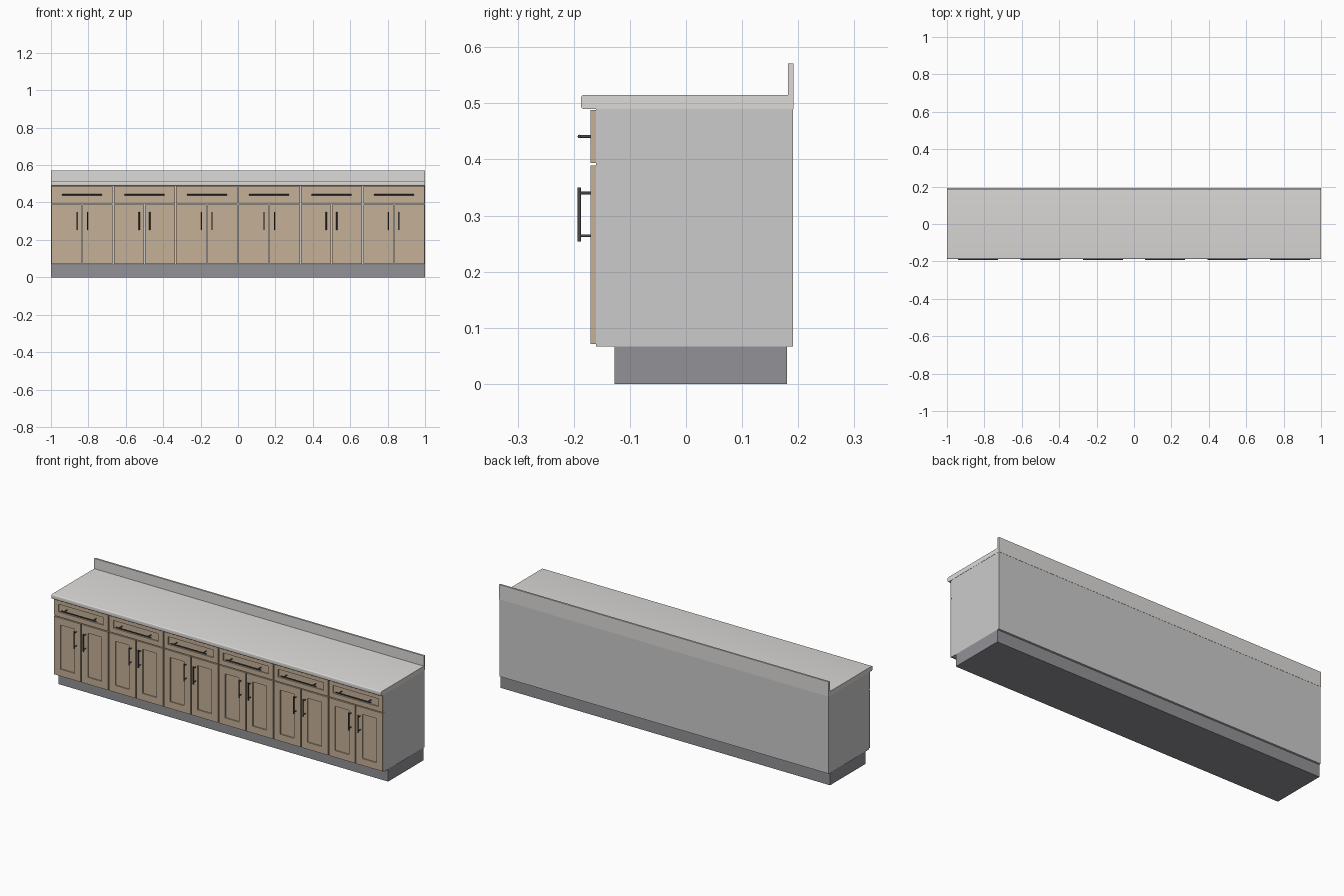
import bpy, bmesh, math
from mathutils import Matrix, Vector

if "Cube" in bpy.data.objects:
    bpy.data.objects.remove(bpy.data.objects["Cube"])


def material(name, rgb):
    m = bpy.data.materials.new(name)
    m.diffuse_color = (*rgb, 1)
    m.use_nodes = True
    m.node_tree.nodes["Principled BSDF"].inputs["Base Color"].default_value = m.diffuse_color
    return m


WOOD = material("tan_wood", (0.56, 0.44, 0.31))
STONE = material("pale_counter", (0.72, 0.71, 0.69))
METAL = material("dark_metal", (0.07, 0.07, 0.075))
PLINTH = material("plinth_grey", (0.29, 0.29, 0.31))


def finish(name, bm, mat=None):
    bmesh.ops.recalc_face_normals(bm, faces=bm.faces)
    me = bpy.data.meshes.new(name)
    bm.to_mesh(me)
    bm.free()
    ob = bpy.data.objects.new(name, me)
    bpy.context.collection.objects.link(ob)
    if mat:
        me.materials.append(mat)
    return ob


def box_bm(x0, x1, y0, y1, z0, z1):
    bm = bmesh.new()
    mat = Matrix.Translation(((x0 + x1) / 2, (y0 + y1) / 2, (z0 + z1) / 2))
    mat = mat @ Matrix.Diagonal((x1 - x0, y1 - y0, z1 - z0, 1))
    bmesh.ops.create_cube(bm, size=1, matrix=mat)
    return bm


def smooth(ob):
    bpy.ops.object.select_all(action='DESELECT')
    ob.select_set(True)
    bpy.context.view_layer.objects.active = ob
    bpy.ops.object.shade_smooth_by_angle(angle=math.radians(35))


def panel(name, x0, x1, z0, z1, frame):
    # Framed front with a recessed centre field
    bm = box_bm(x0, x1, -0.17, -0.16, z0, z1)
    bm.normal_update()
    front = min(bm.faces, key=lambda f: f.calc_center_median().y)
    bmesh.ops.inset_region(bm, faces=[front], thickness=frame, use_even_offset=True)
    field = bmesh.ops.extrude_face_region(bm, geom=[front])
    bmesh.ops.translate(bm, vec=(0, 0.006, 0),
                        verts=[v for v in field["geom"] if isinstance(v, bmesh.types.BMVert)])
    if front.is_valid:
        bmesh.ops.delete(bm, geom=[front], context='FACES_ONLY')
    finish(name, bm, WOOD)


def rod(bm, a, b, r):
    a, b = Vector(a), Vector(b)
    d = b - a
    m = Matrix.Translation((a + b) / 2) @ d.to_track_quat('Z', 'Y').to_matrix().to_4x4()
    bmesh.ops.create_cone(bm, cap_ends=True, segments=12, radius1=r, radius2=r,
                          depth=d.length, matrix=m)


def handle(name, centre, axis, half, post):
    # Round bar on two standoffs
    c, axis = Vector(centre), Vector(axis)
    bm = bmesh.new()
    rod(bm, c - axis * half, c + axis * half, 0.0032)
    for s in (-1, 1):
        p = c + axis * post * s
        rod(bm, p, (p.x, -0.162, p.z), 0.0026)
    smooth(finish(name, bm, METAL))


# Plinth and carcass
finish("plinth", box_bm(-1, 1, -0.127, 0.18, 0, 0.067), PLINTH)
finish("carcass", box_bm(-0.999, 0.999, -0.16, 0.191, 0.067, 0.49))

# Countertop with rounded front edges
bm = box_bm(-1, 1, -0.187, 0.192, 0.49, 0.515)
edges = [e for e in bm.edges if all(v.co.y < -0.18 for v in e.verts)
         and abs(e.verts[0].co.x - e.verts[1].co.x) > 1]
bmesh.ops.bevel(bm, geom=edges, offset=0.005, segments=4, profile=0.5, affect='EDGES')
smooth(finish("countertop", bm, STONE))
finish("backsplash", box_bm(-1, 1, 0.182, 0.192, 0.515, 0.571), STONE)

# Six cabinet bays: one drawer over a pair of doors
W, GAP = 1 / 3, 0.003
for i in range(6):
    x0 = -1 + i * W
    xc, x1 = x0 + W / 2, x0 + W
    n = i + 1
    panel(f"drawer_front_{n}", x0 + GAP, x1 - GAP, 0.394, 0.488, 0.026)
    handle(f"drawer_handle_{n}", (xc, -0.19, 0.441), (1, 0, 0), 0.107, 0.088)
    for side, s, a, b in (("left", -1, x0, xc), ("right", 1, xc, x1)):
        panel(f"door_{side}_{n}", a + GAP, b - GAP, 0.071, 0.389, 0.038)
        handle(f"door_handle_{side}_{n}", (xc + s * 0.028, -0.19, 0.302), (0, 0, 1), 0.048, 0.038)
